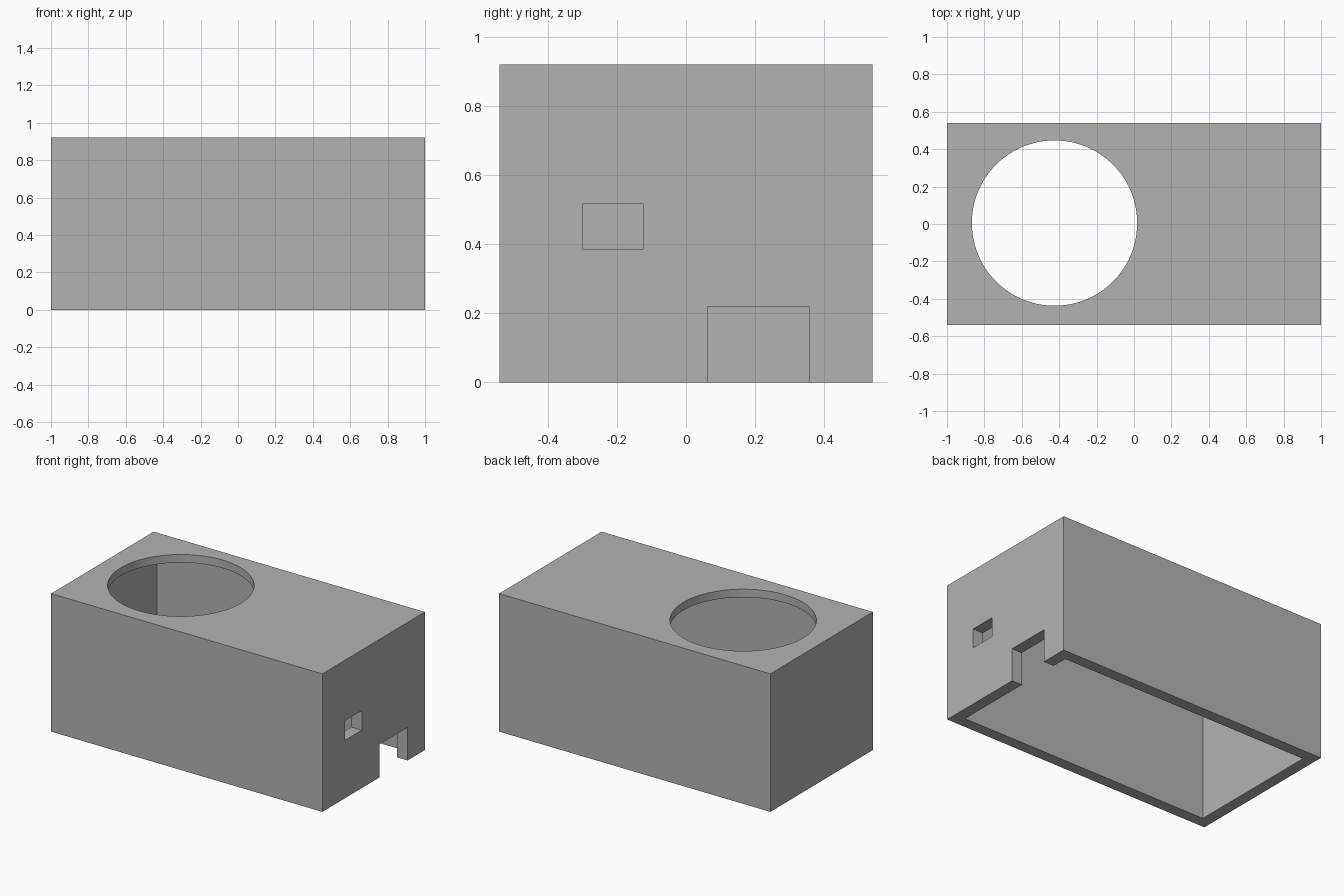
import bpy

default = bpy.data.objects.get("Cube")
if default:
    bpy.data.objects.remove(default, do_unlink=True)

LENGTH, DEPTH, HEIGHT = 2.0, 1.08, 0.92
WALL, ROOF = 0.076, 0.054

grey = bpy.data.materials.new("plain grey")
grey.use_nodes = True
grey.diffuse_color = (0.45, 0.45, 0.45, 1)
grey.node_tree.nodes["Principled BSDF"].inputs["Base Color"].default_value = grey.diffuse_color


def block(name, low, high):
    """Box between two opposite corners."""
    centre = [(a + b) / 2 for a, b in zip(low, high)]
    bpy.ops.mesh.primitive_cube_add(size=1, location=centre)
    obj = bpy.context.object
    obj.name = name
    obj.scale = [b - a for a, b in zip(low, high)]
    bpy.ops.object.transform_apply(location=True, rotation=False, scale=True)
    obj.data.materials.append(grey)
    return obj


def cut(target, cutter):
    """Subtract the cutter, then discard it."""
    cutter.hide_render = True
    mod = target.modifiers.new(cutter.name, "BOOLEAN")
    mod.operation, mod.solver, mod.object = "DIFFERENCE", "EXACT", cutter
    bpy.ops.object.select_all(action="DESELECT")
    target.select_set(True)
    bpy.context.view_layer.objects.active = target
    bpy.ops.object.modifier_apply(modifier=mod.name)
    bpy.data.objects.remove(cutter, do_unlink=True)


# Outer shell
half_x, half_y = LENGTH / 2, DEPTH / 2
shell = block("enclosure_shell", (-half_x, -half_y, 0), (half_x, half_y, HEIGHT))

# Cavity, open at the bottom
cut(shell, block("cavity", (WALL - half_x, WALL - half_y, -0.1),
                 (half_x - WALL, half_y - WALL, HEIGHT - ROOF)))

# Small window and floor-level notch through the +x wall
inner, outer = half_x - WALL - 0.05, half_x + 0.1
cut(shell, block("window", (inner, -0.30, 0.386), (outer, -0.124, 0.516)))
cut(shell, block("notch", (inner, 0.062, -0.1), (outer, 0.357, 0.22)))

# Round opening in the roof
bpy.ops.mesh.primitive_cylinder_add(vertices=96, radius=0.442, depth=0.3,
                                    location=(-0.425, 0.005, HEIGHT))
opening = bpy.context.object
opening.name = "round_opening"
opening.data.materials.append(grey)
cut(shell, opening)

# Smooth the round lip, keep every corner sharp
bpy.ops.object.shade_smooth_by_angle()
